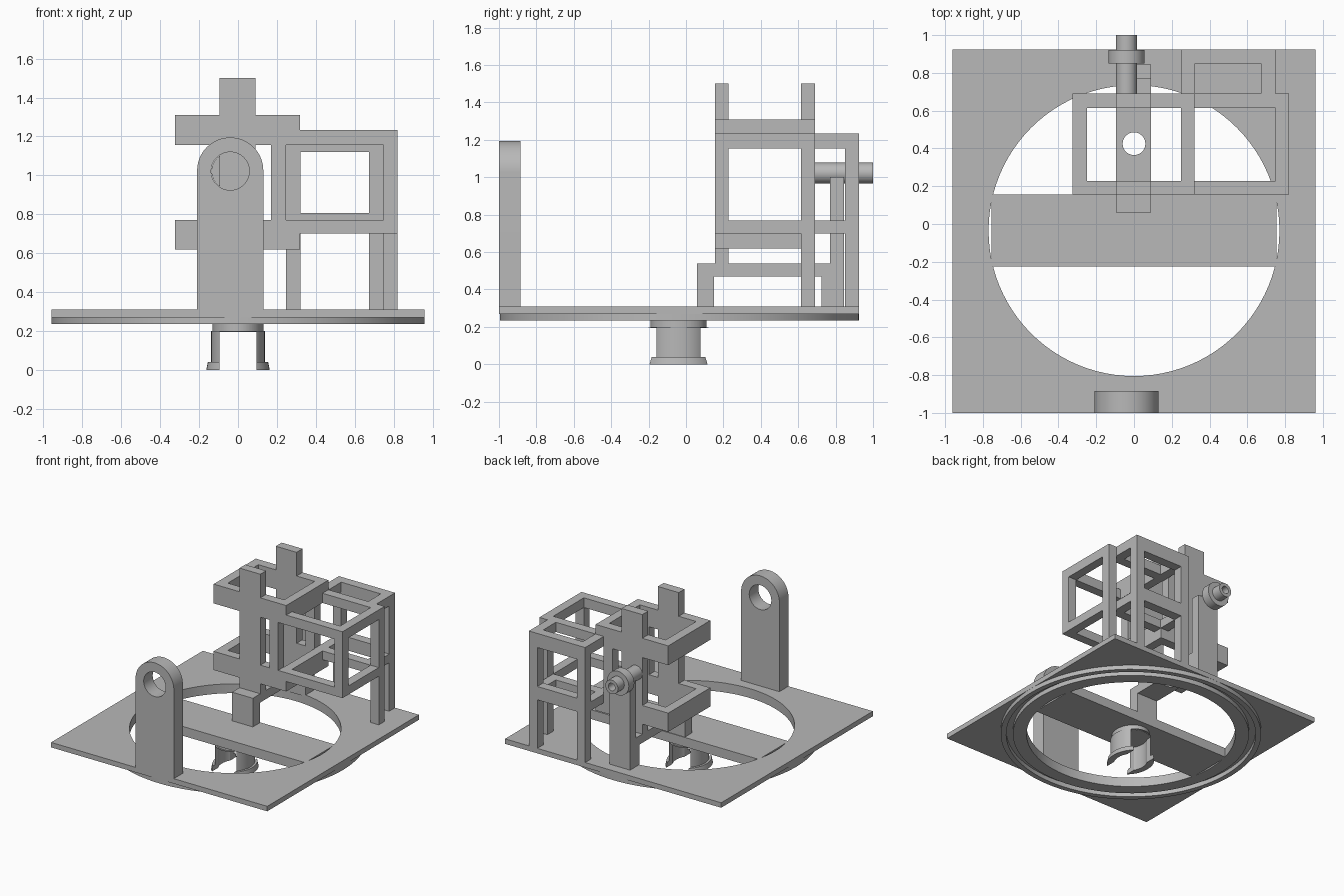
import bpy, bmesh, math
from mathutils import Matrix, Vector

if "Cube" in bpy.data.objects:
    bpy.data.objects.remove(bpy.data.objects["Cube"], do_unlink=True)

grey = bpy.data.materials.new("plain_grey")
grey.use_nodes = True
COLOUR = (0.48, 0.48, 0.48, 1)
grey.diffuse_color = COLOUR
grey.node_tree.nodes["Principled BSDF"].inputs["Base Color"].default_value = COLOUR


def finish(name, bm):
    bmesh.ops.recalc_face_normals(bm, faces=bm.faces)
    mesh = bpy.data.meshes.new(name)
    bm.to_mesh(mesh)
    bm.free()
    mesh.materials.append(grey)
    ob = bpy.data.objects.new(name, mesh)
    bpy.context.collection.objects.link(ob)
    return ob


def add_box(bm, x, y, z):
    lo, hi = zip(x, y, z)
    size = [b - a for a, b in zip(lo, hi)]
    mid = [(a + b) / 2 for a, b in zip(lo, hi)]
    bmesh.ops.create_cube(bm, size=1, matrix=Matrix.Translation(mid) @ Matrix.Diagonal((*size, 1)))


def boxes(name, *parts):
    bm = bmesh.new()
    for part in parts:
        add_box(bm, *part)
    return finish(name, bm)


def lathe(name, profile, place, steps=96):
    """Spin a closed (radius, height) profile into a hollow round part."""
    bm = bmesh.new()
    rings = []
    for i in range(steps):
        a = math.tau * i / steps
        rings.append([bm.verts.new(place @ Vector((r * math.cos(a), r * math.sin(a), h)))
                      for r, h in profile])
    n = len(profile)
    for i in range(steps):
        p, q = rings[i], rings[(i + 1) % steps]
        for j in range(n):
            k = (j + 1) % n
            bm.faces.new((p[j], q[j], q[k], p[k]))
    return smooth(finish(name, bm))


def tube(name, outer, inner, low, high, place, steps=96):
    return lathe(name, [(outer, low), (outer, high), (inner, high), (inner, low)], place, steps)


def disc(name, radius, depth, place):
    bm = bmesh.new()
    bmesh.ops.create_cone(bm, cap_ends=True, segments=96, radius1=radius, radius2=radius,
                          depth=depth, matrix=place)
    return finish(name, bm)


def smooth(ob):
    bpy.ops.object.select_all(action='DESELECT')
    ob.select_set(True)
    bpy.context.view_layer.objects.active = ob
    bpy.ops.object.shade_smooth_by_angle(angle=math.radians(30))
    return ob


def cut(ob, cutter):
    mod = ob.modifiers.new("cut", 'BOOLEAN')
    mod.operation, mod.solver, mod.object = 'DIFFERENCE', 'EXACT', cutter
    bpy.ops.object.select_all(action='DESELECT')
    bpy.context.view_layer.objects.active = ob
    ob.select_set(True)
    bpy.ops.object.modifier_apply(modifier=mod.name)
    bpy.data.objects.remove(cutter, do_unlink=True)
    return smooth(ob)


CY = -0.035                                   # centre of the round base
centre = Matrix.Translation((0, CY, 0))
along_y = Matrix.Rotation(-math.pi / 2, 4, 'X')

# Base plate with round opening, crossbar and rings underneath
plate = boxes("base_plate", ((-.96, .96), (-1, .925), (.27, .31)))
cut(plate, disc("plate_cutter", .77, .3, Matrix.Translation((0, CY, .29))))
boxes("crossbar", ((-.755, .755), (-.225, .155), (.235, .31)))
tube("outer_ring", .96, .92, .235, .272, centre)
tube("inner_ring", .87, .77, .235, .272, centre)

# Snap hub below the crossbar
disc("hub_flange", .15, .042,
     Matrix.Translation((0, CY - .005, .216)) @ Matrix.Diagonal((.87, 1, 1, 1)))
clip = lathe("hub_clip",
             [(.138, .2), (.138, .04), (.155, .04), (.163, 0), (.115, 0), (.115, .2)],
             Matrix.Translation((0, CY - .005, 0)) @ Matrix.Diagonal((1, 1.17, 1, 1)))
cut(clip, boxes("clip_cutter", ((-.095, .095), (-.5, .5), (-.1, .196))))

# Front post with rounded top and eye
PX, PZ, PR = -.04, 1.025, .17
bm = bmesh.new()
arc = [(PX + PR * math.cos(math.pi * i / 32), PZ + PR * math.sin(math.pi * i / 32)) for i in range(33)]
outline = [(PX - PR, .3), (PX + PR, .3)] + arc
face = bm.faces.new([bm.verts.new((x, -1, z)) for x, z in outline])
new = bmesh.ops.extrude_face_region(bm, geom=[face])["geom"]
bmesh.ops.translate(bm, vec=(0, .115, 0), verts=[v for v in new if isinstance(v, bmesh.types.BMVert)])
post = finish("front_post", bm)
cut(post, disc("eye_cutter", .098, .5, Matrix.Translation((PX, -.94, 1.022)) @ along_y))

# Central cage: two rectangular hoops and two uprights
MID = (-.095, .09)
FRONT, BACK = (.155, .228), (.615, .69)
for label, z in (("lower", (.62, .77)), ("upper", (1.155, 1.31))):
    boxes(label + "_hoop",
          ((-.325, .32), FRONT, z), ((-.325, .32), BACK, z),
          ((-.325, -.25), (.22, .62), z), ((.25, .32), (.22, .62), z))
boxes("cage_uprights", (MID, FRONT, (.5, 1.5)), (MID, BACK, (.5, 1.5)))

# Support arm with drilled hole, feet and rear upright
arm = boxes("support_arm", (MID, (.06, .845), (.47, .54)))
cut(arm, disc("arm_cutter", .06, .3, Matrix.Translation((0, .425, .5))))
boxes("arm_feet", (MID, (.06, .15), (.3, .54)), (MID, (.725, .845), (.3, .54)))
boxes("shaft_upright", (MID, (.77, .845), (.5, 1.0)))

# Hollow shaft and collar
shaft_axis = Matrix.Translation((-.04, 0, 1.022)) @ along_y
tube("shaft", .056, .03, .68, 1.0, shaft_axis, 48)
tube("shaft_collar", .096, .05, .85, .92, shaft_axis, 48)

# Side frame: front and back windows joined by outer rails
LOW, HIGH = (.70, .77), (1.155, 1.233)
OUT = (.748, .82)
for label, y in (("front", FRONT), ("back", BACK)):
    boxes("side_frame_" + label,
          ((.17, .82), y, LOW), ((.17, .82), y, HIGH),
          ((.17, .248), y, (.7, 1.233)), (OUT, y, (.7, 1.233)))
boxes("side_rails", (OUT, (.22, .62), LOW), (OUT, (.22, .62), HIGH))
boxes("side_leg", (OUT, BACK, (.3, .75)))

# Rear frame standing on two legs
REAR = (.85, .925)
LEGS = ((.248, .322), (.673, .748))
for side, x in zip(("right", "left"), LEGS):
    boxes("rear_leg_" + side, (x, REAR, (.3, 1.233)))
    boxes("rear_rails_" + side, (x, (.68, .86), LOW), (x, (.68, .86), HIGH))
boxes("rear_bars", ((.3, .7), REAR, (.70, .807)), ((.3, .7), REAR, (1.12, 1.233)))
